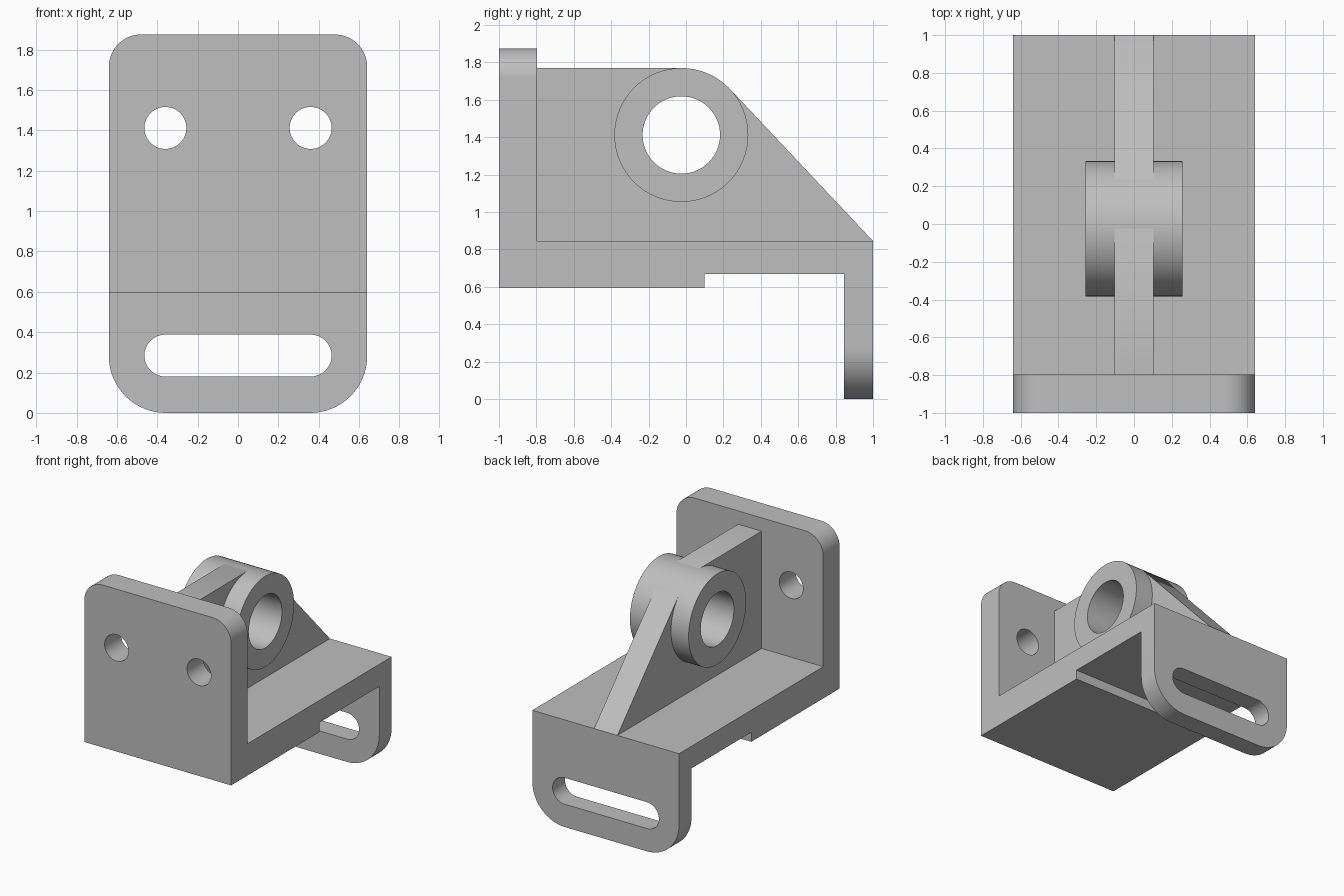
import bpy, bmesh
from math import pi, sin, cos, acos, atan2, hypot, radians
from mathutils import Matrix

cube = bpy.data.objects.get("Cube")
if cube:
    bpy.data.objects.remove(cube, do_unlink=True)

grey = bpy.data.materials.new("machined grey")
grey.use_nodes = True
colour = (0.52, 0.52, 0.52, 1)
grey.diffuse_color = colour
grey.node_tree.nodes["Principled BSDF"].inputs["Base Color"].default_value = colour

# Profile planes: local x, y = outline, local z = thickness
FACING_FRONT = Matrix(((1, 0, 0), (0, 0, -1), (0, 1, 0))).to_4x4()
FACING_SIDE = Matrix(((0, 0, 1), (1, 0, 0), (0, 1, 0))).to_4x4()


def arc(u, v, r, start, end, steps=16):
    angles = [start + (end - start) * i / steps for i in range(steps + 1)]
    return [(u + r * cos(a), v + r * sin(a)) for a in angles]


def circle(u, v, r):
    return arc(u, v, r, 0, 2 * pi, 64)[:-1]


def extrude(name, plane, loops, centre, thickness):
    """Solid from an outline and its holes, centred along its thickness."""
    curve = bpy.data.curves.new(name, "CURVE")
    curve.dimensions = "2D"
    curve.fill_mode = "BOTH"
    curve.extrude = thickness / 2
    for loop in loops:
        spline = curve.splines.new("POLY")
        spline.points.add(len(loop) - 1)
        for point, (u, v) in zip(spline.points, loop):
            point.co = (u, v, 0, 1)
        spline.use_cyclic_u = True
    helper = bpy.data.objects.new(name + " outline", curve)
    bpy.context.collection.objects.link(helper)
    bpy.context.view_layer.update()
    graph = bpy.context.evaluated_depsgraph_get()
    mesh = bpy.data.meshes.new_from_object(helper.evaluated_get(graph))
    bpy.data.objects.remove(helper, do_unlink=True)
    bpy.data.curves.remove(curve)

    mesh.transform(plane)
    bm = bmesh.new()
    bm.from_mesh(mesh)
    bmesh.ops.remove_doubles(bm, verts=bm.verts, dist=0.0001)
    bmesh.ops.recalc_face_normals(bm, faces=bm.faces)
    bm.to_mesh(mesh)
    bm.free()
    mesh.materials.clear()
    mesh.materials.append(grey)

    part = bpy.data.objects.new(name, mesh)
    part.location = centre
    bpy.context.collection.objects.link(part)
    bpy.ops.object.select_all(action="DESELECT")
    part.select_set(True)
    bpy.context.view_layer.objects.active = part
    bpy.ops.object.shade_smooth_by_angle(angle=radians(30))
    return part


HALF = 0.64          # half width of the bracket
BOTTOM, DECK, TOP = 0.595, 0.845, 1.875
HOLE_X = 0.36
BORE_Y, BORE_Z, BOSS_R = -0.025, 1.412, 0.358

# Upright plate with rounded top corners and two bolt holes
r = 0.16
outline = [(-HALF, BOTTOM), (HALF, BOTTOM)]
outline += arc(HALF - r, TOP - r, r, 0, pi / 2)
outline += arc(r - HALF, TOP - r, r, pi / 2, pi)
holes = [circle(s * HOLE_X, 1.412, 0.104) for s in (-1, 1)]
extrude("mounting_plate", FACING_FRONT, [outline] + holes, (0, -0.898, 0), 0.204)

# Base slab with a stepped underside
step = [(-0.796, BOTTOM), (0.1, BOTTOM), (0.1, 0.67), (0.846, 0.67),
        (0.846, DECK), (-0.796, DECK)]
extrude("base_slab", FACING_SIDE, [step], (0, 0, 0), 2 * HALF)

# Hanging tab with rounded bottom corners and a slot
r, slot_z, slot_r = 0.282, 0.284, 0.104
outline = [(HALF, DECK), (-HALF, DECK)]
outline += arc(r - HALF, r, r, pi, 1.5 * pi)
outline += arc(HALF - r, r, r, 1.5 * pi, 2 * pi)
slot = arc(HOLE_X, slot_z, slot_r, -pi / 2, pi / 2)
slot += arc(-HOLE_X, slot_z, slot_r, pi / 2, 1.5 * pi)
extrude("slotted_tab", FACING_FRONT, [outline, slot], (0, 0.923, 0), 0.154)

# Central rib, its slope tangent to the boss
dy, dz = 1 - BORE_Y, DECK - BORE_Z
tangent = atan2(dz, dy) + acos(BOSS_R / hypot(dy, dz))
rib = [(-0.796, DECK), (1, DECK),
       (BORE_Y + BOSS_R * cos(tangent), BORE_Z + BOSS_R * sin(tangent)),
       (BORE_Y, BORE_Z + BOSS_R), (-0.796, BORE_Z + BOSS_R)]
extrude("rib", FACING_SIDE, [rib, circle(BORE_Y, BORE_Z, 0.28)], (0, 0, 0), 0.204)

# Bored boss through the rib
extrude("boss", FACING_SIDE,
        [circle(BORE_Y, BORE_Z, BOSS_R), circle(BORE_Y, BORE_Z, 0.207)],
        (0, 0, 0), 0.512)
